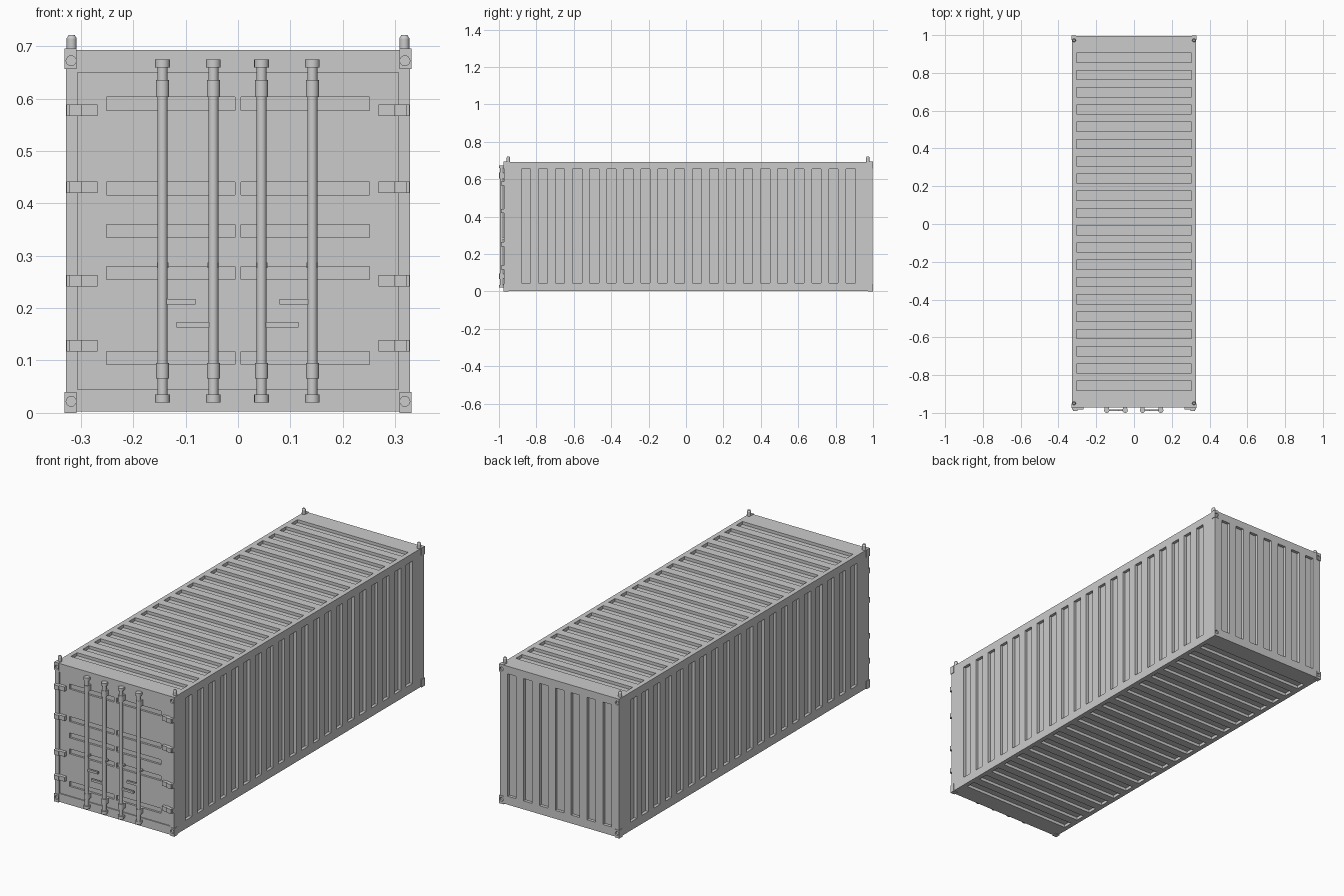
import bpy, bmesh, math
from mathutils import Matrix, Vector

if "Cube" in bpy.data.objects:
    bpy.data.objects.remove(bpy.data.objects["Cube"])


def add_box(bm, x0, x1, y0, y1, z0, z1):
    m = Matrix.Translation(((x0 + x1) / 2, (y0 + y1) / 2, (z0 + z1) / 2)) @ \
        Matrix.Diagonal((abs(x1 - x0), abs(y1 - y0), abs(z1 - z0), 1))
    bmesh.ops.create_cube(bm, size=1, matrix=m)


def add_cyl(bm, x, y, z0, z1, r, r2=None, seg=20):
    bmesh.ops.create_cone(bm, cap_ends=True, segments=seg, radius1=r,
                          radius2=r if r2 is None else r2, depth=z1 - z0,
                          matrix=Matrix.Translation((x, y, (z0 + z1) / 2)))


def finish(bm, name, smooth=False):
    me = bpy.data.meshes.new(name)
    bm.to_mesh(me)
    bm.free()
    ob = bpy.data.objects.new(name, me)
    bpy.context.collection.objects.link(ob)
    if smooth:
        bpy.ops.object.select_all(action='DESELECT')
        ob.select_set(True)
        bpy.context.view_layer.objects.active = ob
        bpy.ops.object.shade_smooth_by_angle(angle=math.radians(35))
    return ob


def cut(ob, cutter):
    cutter.hide_render = True
    cutter.hide_viewport = True
    m = ob.modifiers.new("cut", 'BOOLEAN')
    m.operation, m.solver, m.object = 'DIFFERENCE', 'EXACT', cutter


W, YF, YB, ZB, ZT = 0.328, -0.972, 0.996, 0.003, 0.693
D = 0.015      # corrugation depth
E = 0.02       # cutter overshoot
SIDES = (-1, 1)

# Container body
bm = bmesh.new()
add_box(bm, -W, W, YF, YB, ZB, ZT)
body = finish(bm, "container_body")

# Shallow recess for the doors
bm = bmesh.new()
add_box(bm, -0.306, 0.306, YF - E, YF + 0.005, 0.045, 0.65)
cut(body, finish(bm, "door_recess_cutter"))

# Corrugation grooves: sides, roof, floor
bm = bmesh.new()
for i in range(20):
    y = -0.856 + i * 0.0914
    a, b = y - 0.0245, y + 0.0245
    for s in SIDES:
        add_box(bm, s * (W - D), s * (W + E), a, b, 0.045, 0.655)
    add_box(bm, -0.305, 0.305, a, b, ZT - D, ZT + E)
    add_box(bm, -0.305, 0.305, a, b, ZB - E, ZB + D)
# Back wall grooves
for i in range(7):
    x = (i - 3) * 0.0875
    add_box(bm, x - 0.0235, x + 0.0235, YB - D, YB + E, 0.045, 0.655)
# Door panel grooves
for z in (0.105, 0.267, 0.347, 0.428, 0.590):
    for s in SIDES:
        add_box(bm, s * 0.006, s * 0.251, YF - E, YF + 0.015, z - 0.0125, z + 0.0125)
cut(body, finish(bm, "groove_cutter"))

# Corner castings with round holes on the end faces
bm = bmesh.new()
holes = bmesh.new()
for s in SIDES:
    for y0, y1, d in ((YF - 0.003, YF + 0.022, -1), (YB - 0.022, YB + 0.003, 1)):
        for z0, z1 in ((0, 0.04), (0.656, 0.695)):
            add_box(bm, s * 0.308, s * 0.331, y0, y1, z0, z1)
            zc = 0.022 if z0 == 0 else 0.672
            ye = y0 if d < 0 else y1
            m = Matrix.Translation((s * 0.3185, ye, zc)) @ Matrix.Rotation(math.pi / 2, 4, 'X')
            bmesh.ops.create_cone(holes, cap_ends=True, segments=16, radius1=0.0095,
                                  radius2=0.0095, depth=0.016, matrix=m)
castings = finish(bm, "corner_castings")
hole_cutter = finish(holes, "casting_hole_cutter")
cut(castings, hole_cutter)
cut(body, hole_cutter)

# Lifting pins on the roof corners
bm = bmesh.new()
for s in SIDES:
    for y in (-0.95, 0.972):
        add_cyl(bm, s * 0.3175, y, 0.69, 0.715, 0.0095, seg=16)
        add_cyl(bm, s * 0.3175, y, 0.715, 0.721, 0.0095, 0.006, seg=16)
finish(bm, "roof_pins", True)

# Door hinges
bm = bmesh.new()
for s in SIDES:
    for z in (0.128, 0.252, 0.431, 0.578):
        add_box(bm, s * 0.268, s * 0.327, -0.983, YF + 0.006, z - 0.011, z + 0.011)
        add_box(bm, s * 0.298, s * 0.322, -0.989, -0.982, z - 0.011, z + 0.011)
finish(bm, "door_hinges")

# Locking rods with collars and end cams
RY = -0.986
rods = (-0.144, -0.047, 0.045, 0.142)
bm = bmesh.new()
for x in rods:
    add_cyl(bm, x, RY, 0.022, 0.674, 0.0095)
    for z0, z1, r in ((0.02, 0.035, 0.014), (0.066, 0.095, 0.0125),
                      (0.603, 0.635, 0.0125), (0.659, 0.674, 0.014)):
        add_cyl(bm, x, RY, z0, z1, r)
finish(bm, "locking_rods", True)

# Brackets holding the rods to the doors
bm = bmesh.new()
for x in rods:
    for z0, z1 in ((0.022, 0.034), (0.068, 0.093), (0.277, 0.287), (0.605, 0.633), (0.66, 0.672)):
        add_box(bm, x - 0.011, x + 0.011, RY - 0.002, YF + 0.008, z0, z1)
finish(bm, "rod_brackets")

# Door handles
bm = bmesh.new()
for x0, x1, z in ((-0.144, -0.081, 0.212), (-0.117, -0.047, 0.168),
                  (0.045, 0.115, 0.168), (0.079, 0.142, 0.212)):
    add_box(bm, x0, x1, RY - 0.005, RY + 0.005, z - 0.0055, z + 0.0055)
finish(bm, "door_handles")
